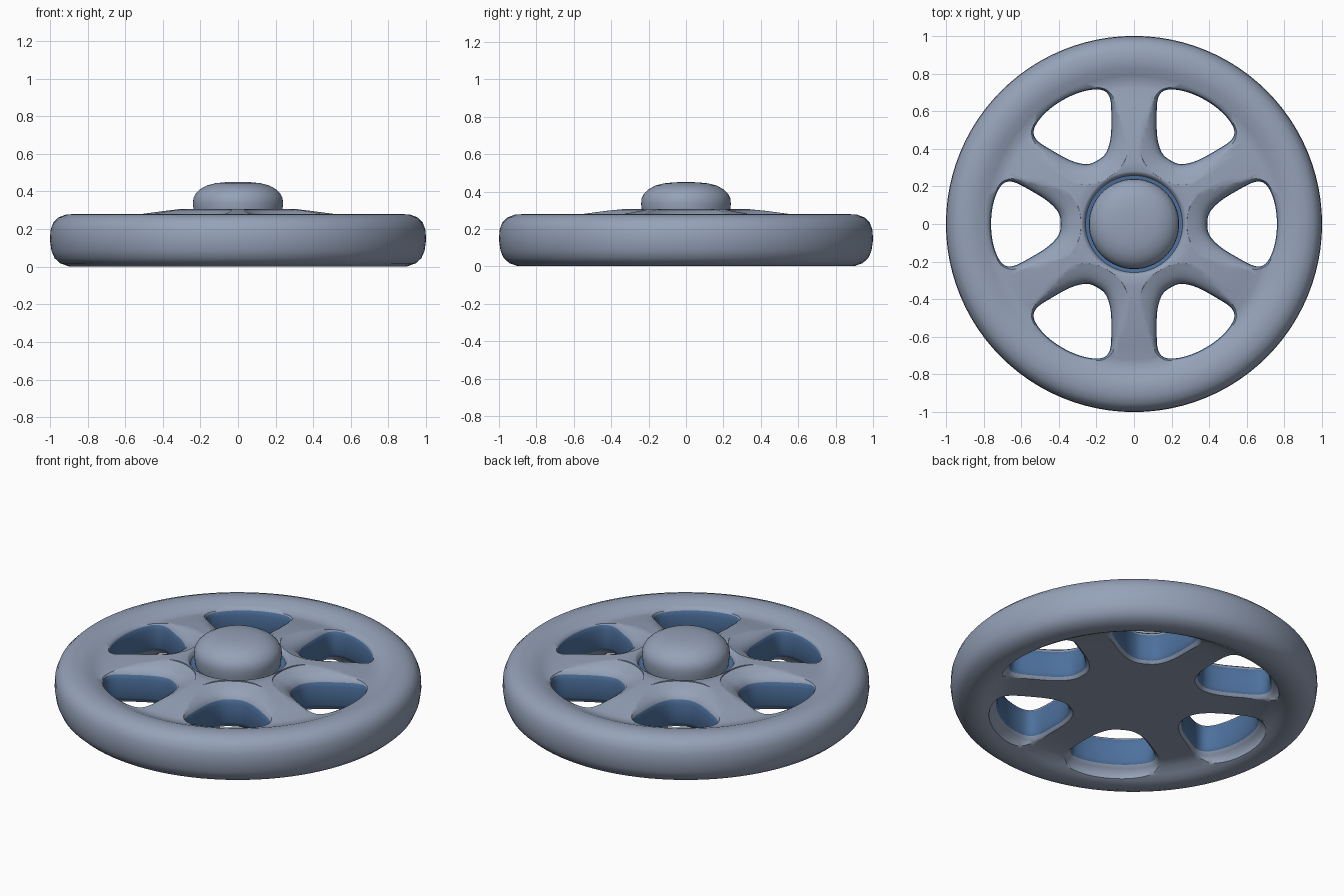
import bpy, bmesh, math
from mathutils import Vector

if "Cube" in bpy.data.objects:
    bpy.data.objects.remove(bpy.data.objects["Cube"])


def material(name, rgb):
    m = bpy.data.materials.new(name)
    m.diffuse_color = (*rgb, 1)
    m.use_nodes = True
    m.node_tree.nodes["Principled BSDF"].inputs["Base Color"].default_value = m.diffuse_color
    return m


STEEL = material("pale_blue_grey", (0.30, 0.36, 0.48))
BLUE = material("deep_blue", (0.075, 0.165, 0.34))


def add_object(name, bm):
    bmesh.ops.recalc_face_normals(bm, faces=bm.faces[:])
    me = bpy.data.meshes.new(name)
    bm.to_mesh(me)
    bm.free()
    me.materials.append(STEEL)
    me.materials.append(BLUE)
    ob = bpy.data.objects.new(name, me)
    bpy.context.collection.objects.link(ob)
    return ob


def smooth(ob, angle=45):
    bpy.ops.object.select_all(action='DESELECT')
    ob.select_set(True)
    bpy.context.view_layer.objects.active = ob
    bpy.ops.object.shade_smooth_by_angle(angle=math.radians(angle))


def lathe(name, profile, segs, blue=lambda c: False):
    """Revolve an (r, z) profile that starts and ends on the axis."""
    bm = bmesh.new()
    rings = []
    for r, z in profile:
        n = 1 if r == 0 else segs
        rings.append([bm.verts.new((r * math.cos(i * math.tau / segs),
                                    r * math.sin(i * math.tau / segs), z))
                      for i in range(n)])
    for a, b in zip(rings, rings[1:]):
        for i in range(segs):
            j = (i + 1) % segs
            quad = [a[i % len(a)], a[j % len(a)], b[j % len(b)], b[i % len(b)]]
            f = bm.faces.new(list(dict.fromkeys(quad)))
            f.material_index = int(blue(f.calc_center_median()))
    return add_object(name, bm)


def closed_curve(points, steps=5):
    """Smooth closed Catmull-Rom curve through the points."""
    out, n = [], len(points)
    for i in range(n):
        p0, p1, p2, p3 = (Vector(points[(i + k) % n]) for k in (-1, 0, 1, 2))
        for s in range(steps):
            t = s / steps
            out.append(0.5 * (2 * p1 + (p2 - p0) * t + (2 * p0 - 5 * p1 + 4 * p2 - p3) * t ** 2
                              + (3 * p1 - p0 - 3 * p2 + p3) * t ** 3))
    return out


# Wheel body: recessed underside, rounded rim, raised hub with a groove
body = lathe("wheel_body", [
    (0, 0.07), (0.3, 0.07), (0.6, 0.07), (0.70, 0.066), (0.75, 0.052), (0.79, 0.028),
    (0.82, 0.012), (0.855, 0.002), (0.90, 0.002),
    (0.945, 0.018), (0.975, 0.045), (0.992, 0.085), (1.0, 0.14), (0.997, 0.195),
    (0.982, 0.235), (0.955, 0.262), (0.915, 0.277), (0.87, 0.28), (0.83, 0.274),
    (0.79, 0.258), (0.755, 0.246), (0.72, 0.248), (0.65, 0.264), (0.55, 0.281),
    (0.43, 0.297), (0.33, 0.307), (0.28, 0.308), (0.268, 0.302), (0.258, 0.28),
    (0.22, 0.275), (0, 0.275)], 96,
    blue=lambda c: 0.274 < c.z < 0.285 and c.xy.length < 0.26)

# Openings between the spokes, flared at top and bottom
half = [(0.402, 0.06), (0.46, 0.122), (0.56, 0.184), (0.64, 0.223),
        (0.692, 0.217), (0.728, 0.168), (0.752, 0.09)]
outline = closed_curve([(0.39, 0)] + half + [(0.76, 0)] + [(x, -y) for x, y in reversed(half)])
levels = [(-0.05, 0.05), (0.03, 0.048), (0.055, 0.04), (0.07, 0.025), (0.085, 0.01), (0.105, 0),
          (0.215, 0), (0.24, 0.006), (0.26, 0.02), (0.274, 0.04), (0.284, 0.06),
          (0.292, 0.08), (0.302, 0.108), (0.36, 0.112)]
bm = bmesh.new()
n = len(outline)
for k in range(6):
    ca, sa = math.cos(k * math.pi / 3), math.sin(k * math.pi / 3)
    rings = []
    for z, off in levels:
        ring = []
        for i, p in enumerate(outline):
            d = (outline[(i + 1) % n] - outline[i - 1]).normalized()
            # the outline runs clockwise, so its outward side is to the left
            x, y = p.x - d.y * off, p.y + d.x * off
            ring.append(bm.verts.new((x * ca - y * sa, x * sa + y * ca, z)))
        rings.append(ring)
    bm.faces.new(rings[0])
    bm.faces.new(rings[-1])
    for a, b in zip(rings, rings[1:]):
        for i in range(n):
            j = (i + 1) % n
            f = bm.faces.new((a[i], a[j], b[j], b[i]))
            f.material_index = int(0.08 < f.calc_center_median().z < 0.235)
cutter = add_object("opening_cutter", bm)
cutter.hide_render = True

mod = body.modifiers.new("openings", 'BOOLEAN')
mod.operation = 'DIFFERENCE'
mod.solver = 'EXACT'
mod.material_mode = 'TRANSFER'
mod.object = cutter
bpy.context.view_layer.objects.active = body
bpy.ops.object.modifier_apply(modifier=mod.name)
bpy.data.objects.remove(cutter)
smooth(body)

# Domed centre cap standing in the groove
cap = lathe("centre_cap", [
    (0, 0.265), (0.23, 0.265), (0.236, 0.30), (0.24, 0.335), (0.237, 0.365), (0.224, 0.39),
    (0.20, 0.413), (0.165, 0.432), (0.12, 0.444), (0.06, 0.45), (0, 0.451)], 64)
smooth(cap)
